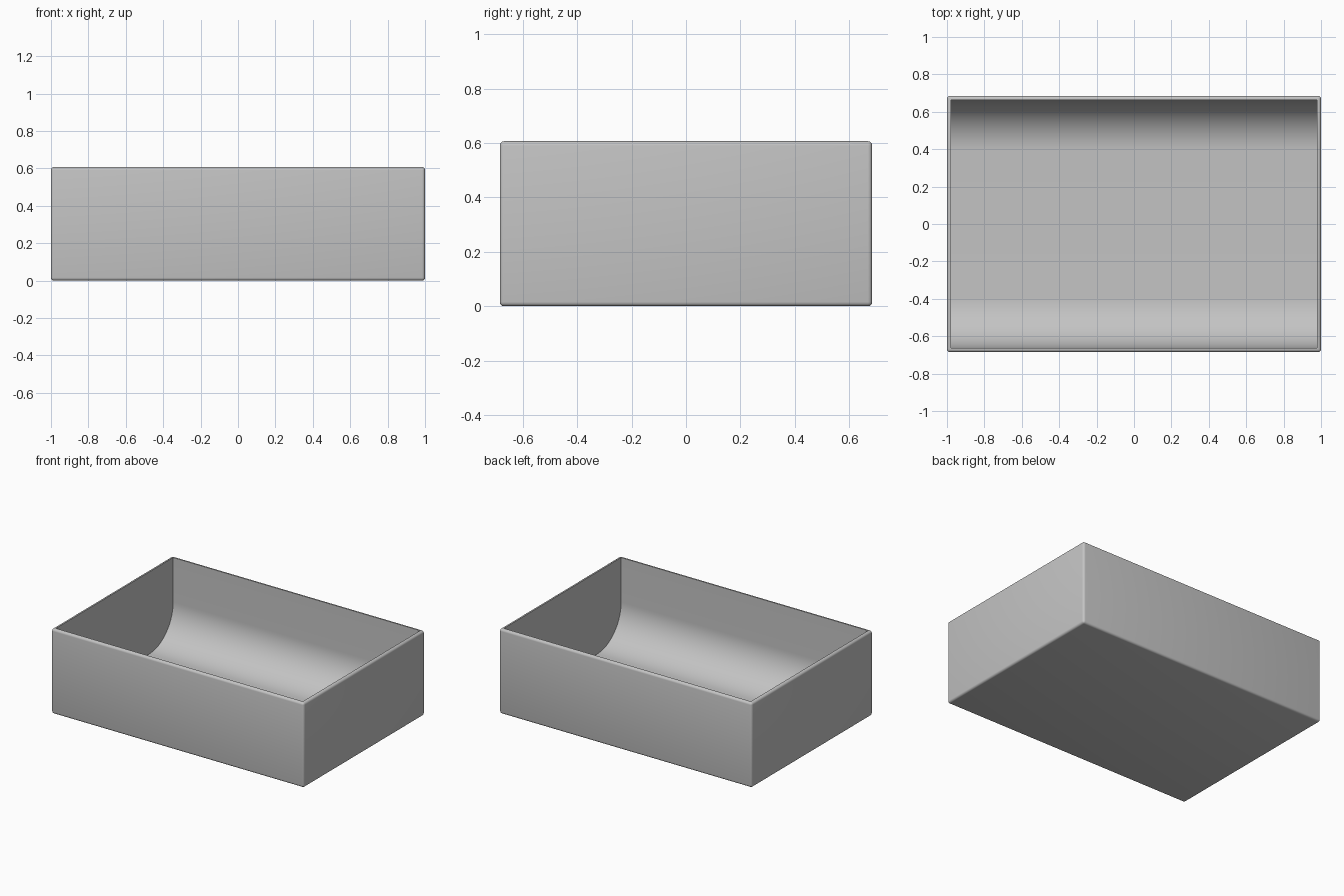
import bpy, bmesh
from math import sin, cos, pi

cube = bpy.data.objects.get("Cube")
if cube:
    bpy.data.objects.remove(cube, do_unlink=True)

W, D, H = 2.0, 1.37, 0.607      # outer size
WALL, FLOOR = 0.022, 0.02       # thicknesses
EDGE, FILLET = 0.016, 0.27      # outer rounding, inner scoop radius
STEPS = 24

grey = bpy.data.materials.new("light_grey")
grey.use_nodes = True
grey.diffuse_color = (0.55, 0.55, 0.55, 1)
grey.node_tree.nodes["Principled BSDF"].inputs["Base Color"].default_value = grey.diffuse_color


def add_object(name, bm):
    bmesh.ops.recalc_face_normals(bm, faces=bm.faces)
    mesh = bpy.data.meshes.new(name)
    bm.to_mesh(mesh)
    bm.free()
    mesh.materials.append(grey)
    obj = bpy.data.objects.new(name, mesh)
    bpy.context.collection.objects.link(obj)
    return obj


# Outer block with rounded edges
bm = bmesh.new()
bmesh.ops.create_cube(bm, size=1)
for v in bm.verts:
    v.co = (v.co.x * W, v.co.y * D, (v.co.z + 0.5) * H)
bmesh.ops.bevel(bm, geom=bm.edges[:], offset=EDGE, segments=4, profile=0.5, affect='EDGES')
tray = add_object("open_tray", bm)

# Cavity: U-shaped profile with large scoops along front and back
half_y = D / 2 - WALL
arc = [(half_y - FILLET + FILLET * sin(a), FLOOR + FILLET - FILLET * cos(a))
       for a in (pi / 2 * i / STEPS for i in range(STEPS + 1))]
right = arc + [(half_y, H + 0.1)]
profile = right + [(-y, z) for y, z in reversed(right)]
bm = bmesh.new()
base = bm.faces.new([bm.verts.new((WALL - W / 2, y, z)) for y, z in profile])
end = bmesh.ops.extrude_face_region(bm, geom=[base])["geom"]
bmesh.ops.translate(bm, vec=(W - 2 * WALL, 0, 0),
                    verts=[g for g in end if isinstance(g, bmesh.types.BMVert)])
cutter = add_object("cavity_cutter", bm)
cutter.hide_render = True

# Hollow the block, then drop the cutter
cut = tray.modifiers.new("cavity", 'BOOLEAN')
cut.operation = 'DIFFERENCE'
cut.solver = 'EXACT'
cut.object = cutter
bpy.ops.object.select_all(action='DESELECT')
tray.select_set(True)
bpy.context.view_layer.objects.active = tray
bpy.ops.object.modifier_apply(modifier=cut.name)
bpy.data.objects.remove(cutter, do_unlink=True)
bpy.ops.object.shade_smooth_by_angle(angle=pi / 6)
